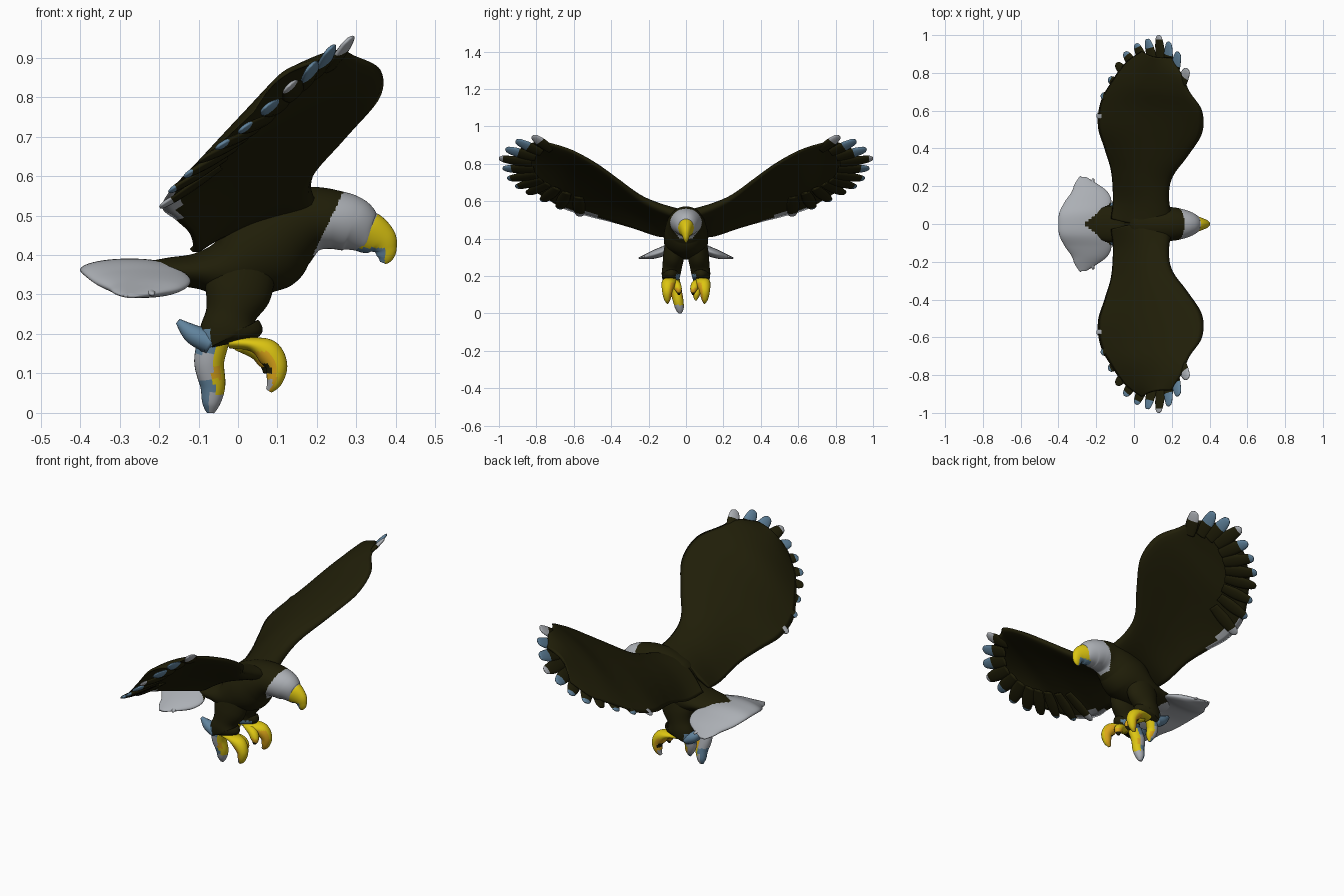
import bpy, bmesh, math
from mathutils import Vector

if "Cube" in bpy.data.objects:
    bpy.data.objects.remove(bpy.data.objects["Cube"])

COLOURS = {
    "dark_brown": (0.0145, 0.013, 0.0025),
    "pale_grey": (0.41, 0.43, 0.46),
    "beak_yellow": (0.72, 0.56, 0.006),
    "claw_orange": (0.72, 0.38, 0.010),
    "slate_blue": (0.12, 0.23, 0.34),
}
MATS = {}
for key, col in COLOURS.items():
    MATS[key] = bpy.data.materials.new(key)
    MATS[key].diffuse_color = (*col, 1)


def spline(pts, steps):
    """Catmull-Rom samples through tuples of any length."""
    out = []
    n = len(pts)
    for i in range(n - 1):
        p = [pts[max(i - 1, 0)], pts[i], pts[i + 1], pts[min(i + 2, n - 1)]]
        for k in range(steps):
            t = k / steps
            out.append(tuple(0.5 * (2 * b + (c - a) * t + (2 * a - 5 * b + 4 * c - d) * t * t
                                    + (3 * b - a - 3 * c + d) * t ** 3)
                             for a, b, c, d in zip(*p)))
    out.append(tuple(pts[-1]))
    return out


def loft(name, rings, rule):
    """Skin closed rings; rule is a colour name or f(centre, normal) -> name."""
    bm = bmesh.new()
    vs = [[bm.verts.new(p) for p in r] for r in rings]
    n = len(rings[0])
    for a, b in zip(vs, vs[1:]):
        for j in range(n):
            k = (j + 1) % n
            bm.faces.new((a[j], a[k], b[k], b[j]))
    bm.faces.new(vs[0])
    bm.faces.new(vs[-1])
    bmesh.ops.recalc_face_normals(bm, faces=bm.faces)
    used = []
    for f in bm.faces:
        f.smooth = True
        f.normal_update()
        c = rule if isinstance(rule, str) else rule(f.calc_center_median(), f.normal)
        if c not in used:
            used.append(c)
        f.material_index = used.index(c)
    me = bpy.data.meshes.new(name)
    bm.to_mesh(me)
    bm.free()
    for c in used:
        me.materials.append(MATS[c])
    ob = bpy.data.objects.new(name, me)
    bpy.context.collection.objects.link(ob)
    return ob


def tube(name, pts, rule, side=(0, 1, 0), steps=5, sides=16):
    """Elliptic tube: points are (x, y, z, side radius, other radius)."""
    s = spline(pts, steps)
    rings = []
    for i, p in enumerate(s):
        t = (Vector(s[min(i + 1, len(s) - 1)][:3]) - Vector(s[max(i - 1, 0)][:3])).normalized()
        a = Vector(side)
        a = (a - t * a.dot(t)).normalized()
        b = t.cross(a)
        rings.append([Vector(p[:3]) + a * max(p[3], .002) * math.cos(w) + b * max(p[4], .002) * math.sin(w)
                      for w in (2 * math.pi * j / sides for j in range(sides))])
    return loft(name, rings, rule)


# Body, neck and head in one skin: pale head, dark body, pale tail base
def body_rule(c, n):
    if c.x > 0.19 + (c.z - 0.40) * 0.48 and c.z > .40 or c.x < -0.245 + (0.39 - c.z) * 1.5:
        return "pale_grey"
    return "dark_brown"


tube("body", [(-.27, 0, .365, .04, .012), (-.18, 0, .36, .085, .033), (-.10, 0, .36, .10, .047),
              (-.02, 0, .37, .115, .085), (.06, 0, .42, .118, .122), (.125, 0, .466, .106, .106),
              (.185, 0, .490, .092, .084), (.24, 0, .490, .083, .075), (.29, 0, .477, .068, .070),
              (.33, 0, .455, .044, .050), (.35, 0, .45, .02, .03)], body_rule, steps=16, sides=64)


# Hooked beak, pale at its slanted root, with a blue underside
def beak_rule(c, n):
    if c.x < .305 + (c.z - .42) * .6:
        return "pale_grey"
    return "slate_blue" if c.z < .418 and n.z < .1 and c.x < .372 else "beak_yellow"


tube("beak", [(.30, 0, .468, .054, .054), (.335, 0, .454, .041, .053), (.362, 0, .435, .029, .043),
              (.373, 0, .414, .020, .030), (.372, 0, .394, .013, .021), (.367, 0, .380, .004, .008)],
     beak_rule, steps=9, sides=32)


# Drooping fan tail, skinned from side to side, with a dark wedge at its base
def tail_rule(c, n):
    return "dark_brown" if n.z > .1 and c.x > -.27 + abs(c.y) * 1.3 else "pale_grey"


half = [(.0, -.15, -.40, .362, .029), (.06, -.14, -.395, .357, .029), (.12, -.12, -.365, .334, .028),
        (.17, -.14, -.33, .317, .024), (.21, -.19, -.315, .306, .015), (.25, -.255, -.29, .296, .005)]
stations = [(-h[0], *h[1:]) for h in half[:0:-1]] + half
rings = []
for y, xf, xb, z, th in spline(stations, 9):
    ring = []
    for j in range(48):
        w = 2 * math.pi * j / 48
        ring.append((xf + (xb - xf) * (.5 - .5 * math.cos(w)), y, z + th * math.sin(w)))
    rings.append(ring)
loft("tail_fan", rings, tail_rule)


# Wing underside has a pale corner on the trailing edge
def wing_rule(c, n):
    return "pale_grey" if c.x < -.148 and c.z < .56 and n.z < 0 else "dark_brown"


# Wing stations: leading edge xyz, trailing edge xyz, thickness
WING = [(.20, .03, .53, -.12, .03, .41, .05), (.185, .15, .575, -.11, .14, .405, .042),
        (.205, .25, .625, -.12, .28, .45, .034), (.285, .36, .71, -.155, .40, .485, .03),
        (.36, .48, .80, -.19, .52, .515, .027), (.36, .60, .87, -.175, .65, .555, .024),
        (.295, .70, .905, -.115, .76, .62, .02), (.255, .79, .92, -.045, .855, .68, .014),
        (.20, .88, .89, .04, .915, .76, .008)]
# Flight feather tips from the leading edge round to the trailing edge
TIPS = [(.285, .82, .95), (.235, .91, .925), (.185, .965, .88), (.13, 1.0, .83), (.07, .98, .775),
        (.01, .955, .72), (-.05, .91, .675), (-.095, .85, .64), (-.135, .77, .60),
        (-.175, .68, .56), (-.198, .57, .52)]
# Tip colour of each feather and the fraction of its length where it begins
TIP_COLOUR = [("pale_grey", .84), ("slate_blue", .80), ("slate_blue", .82), ("pale_grey", .95),
              ("slate_blue", .88), ("slate_blue", .95), ("slate_blue", .95), ("dark_brown", 1),
              ("slate_blue", .96), ("slate_blue", .96), ("pale_grey", .92)]

for s, label in ((-1, "right"), (1, "left")):
    # Cambered wing sheet with a thick leading edge
    rings = []
    up = Vector((-.4, -.4, .8)).normalized()
    for st in spline(WING, 8):
        le, te = Vector(st[:3]), Vector(st[3:6])
        m = 24
        ring = []
        for j in range(2 * m):
            u = j / m if j <= m else 2 - j / m
            sign = 1 if j <= m else -1
            prof = st[6] * (2.2 * math.sqrt(u) * (1 - u) ** 1.2 + .12 * u)
            p = le.lerp(te, u) + up * (.033 * math.sin(math.pi * u) + sign * prof)
            ring.append((p.x, s * p.y, p.z))
        rings.append(ring)
    loft(label + "_wing", rings, wing_rule)

    # Fingered flight feathers fanning from the wrist
    hub = Vector((.17, s * .58, .765))
    for i, (x, y, z) in enumerate(TIPS):
        tip = Vector((x, s * y, z))
        across = Vector(TIPS[min(i + 1, len(TIPS) - 1)]) - Vector(TIPS[max(i - 1, 0)])
        across.y *= s
        pts = [(*hub.lerp(tip, f), w, th) for f, w, th in
               ((.58, .026, .006), (.75, .034, .010), (.88, .030, .010), (.97, .021, .007), (1, .007, .003))]
        col, frac = TIP_COLOUR[i]
        tube(f"{label}_feather_{i + 1}", pts,
             lambda c, n, h=hub, d=(tip - hub).length * frac, q=col: q if (c - h).length > d else "dark_brown",
             side=across, steps=6, sides=12)

    # Pointed outer tail feathers
    for i, (x, y, z) in enumerate(((-.215, .24, .30), (-.285, .252, .296))):
        tube(f"{label}_tail_feather_{i + 1}",
             [(-.22, s * .13, .33, .03, .012), ((x - .24) / 2, s * .19, .312, .022, .012),
              (x, s * y, z, .005, .004)], "pale_grey", side=(1, 0, 0), sides=10)

    # Feathered thigh with blue cuff at the rear and inside
    tube(label + "_thigh",
         [(.02, s * .06, .39, .05, .08), (.0, s * .066, .31, .056, .085), (-.018, s * .074, .25, .052, .064),
          (-.025, s * .08, .21, .05, .072), (-.018, s * .08, .19, .044, .084), (-.015, s * .08, .176, .024, .06)],
         lambda c, n: "slate_blue" if c.z < .21 and (c.x < -.07 or abs(c.y) < .055) else "dark_brown",
         steps=8, sides=28)
    tube(label + "_heel_spur",
         [(-.07, s * .08, .178, .04, .03), (-.115, s * .085, .20, .03, .026), (-.152, s * .09, .232, .006, .008)],
         "slate_blue", sides=10)

    # Front foot: large hooked toe with orange inner face, and a smaller dark-clawed toe
    def toe_rule(c, n, s=s):
        if c.z < .085 and n.x < -.3:
            return "pale_grey"
        if .10 < c.z < .125 and n.x < -.5:
            return "dark_brown"
        if c.z < .155 and n.x < .05 or c.z < .165 and s * n.y < -.35:
            return "claw_orange"
        return "beak_yellow"

    tube(label + "_front_toe",
         [(-.02, s * .08, .178, .03, .015), (.035, s * .088, .174, .038, .018), (.075, s * .095, .155, .036, .032),
          (.097, s * .10, .12, .028, .028), (.092, s * .10, .08, .019, .020), (.078, s * .098, .056, .006, .008)],
         toe_rule, steps=9, sides=28)
    tube(label + "_inner_toe",
         [(.0, s * .075, .172, .025, .015), (.05, s * .052, .155, .024, .022), (.072, s * .04, .125, .018, .02),
          (.07, s * .037, .10, .005, .006)],
         lambda c, n: "dark_brown" if c.z < .115 else "claw_orange" if c.z < .135 else "beak_yellow")


# Rear claws: yellow in front, grey behind, blue at the tip
def rear_rule(c, n):
    if n.x > .15 and c.z > .045:
        return "claw_orange" if .085 < c.z < .12 and n.x < .6 else "beak_yellow"
    return "pale_grey" if .085 < c.z < .15 or c.z < .055 and n.x > -.2 else "slate_blue"


tube("right_rear_claw",
     [(-.06, -.065, .19, .03, .04), (-.073, -.055, .13, .031, .038), (-.064, -.042, .07, .028, .032),
      (-.068, -.034, .025, .022, .023), (-.07, -.032, .0, .008, .010)], rear_rule, steps=8, sides=24)
tube("left_rear_claw",
     [(-.06, .07, .19, .03, .036), (-.07, .06, .14, .028, .03), (-.062, .055, .10, .02, .024),
      (-.06, .052, .07, .005, .006)], rear_rule, steps=8, sides=24)

for m in bpy.data.materials:
    if m.users and not m.is_grease_pencil:
        m.use_nodes = True
        m.node_tree.nodes["Principled BSDF"].inputs["Base Color"].default_value = m.diffuse_color
